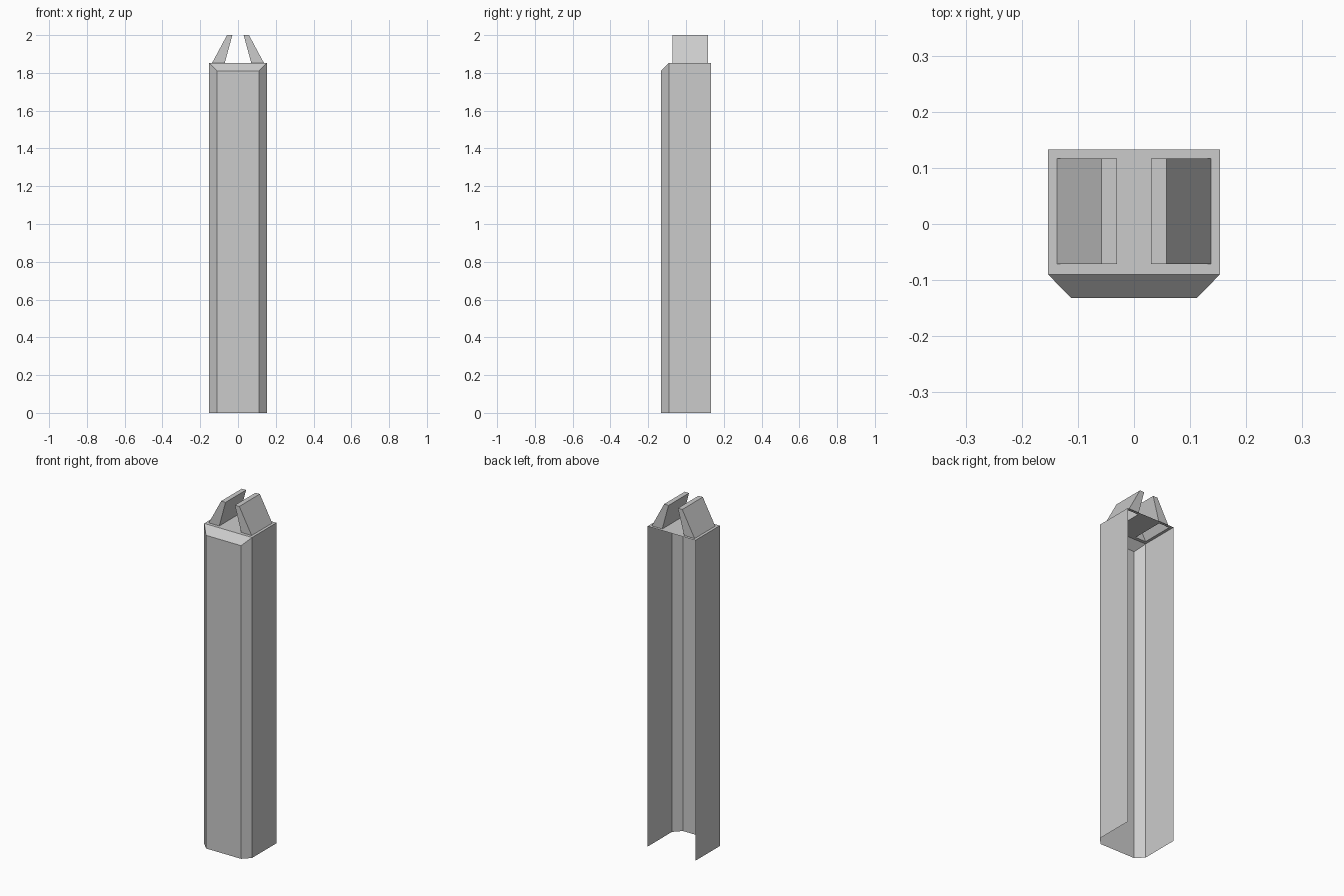
import bpy

if "Cube" in bpy.data.objects:
    bpy.data.objects.remove(bpy.data.objects["Cube"])


def make_mesh(name, verts, faces):
    mesh = bpy.data.meshes.new(name)
    mesh.from_pydata(verts, [], faces)
    obj = bpy.data.objects.new(name, mesh)
    bpy.context.collection.objects.link(obj)
    return obj


# Post shell: open-backed, open-bottomed channel with chamfered front edges
W, WF = 0.153, 0.112              # half widths at the sides and front face
YB, YC, YF = 0.133, -0.09, -0.132  # back edge, chamfer start, front face
H, HF = 1.853, 1.811              # top plate and front face heights
plan = [(-W, YB), (-W, YC), (-WF, YF), (WF, YF), (W, YC), (W, YB)]
heights = [H, H, HF, HF, H, H]
verts = [(x, y, 0) for x, y in plan]
verts += [(x, y, z) for (x, y), z in zip(plan, heights)]
faces = [(i, i + 1, i + 7, i + 6) for i in range(5)]
faces.append((8, 9, 10, 7))       # sloped front bevel
make_mesh("post_shell", verts, faces)

# Top plate with an opening below each hollow prong
IN, OUT, P0, P1 = 0.07, 0.137, -0.071, 0.117
xs = [-W, -OUT, -IN, IN, OUT, W]
ys = [YC, P0, P1, YB]
verts = [(x, y, H) for y in ys for x in xs]
faces = [(j * 6 + i, j * 6 + i + 1, j * 6 + i + 7, j * 6 + i + 6)
         for j in range(3) for i in range(5) if not (j == 1 and i in (1, 3))]
make_mesh("top_plate", verts, faces)

# Tapered prongs leaning inwards, mirrored left and right
profile = [(IN, H), (OUT, H), (0.058, 2.0), (0.03, 2.0)]
for side, label in ((1, "right"), (-1, "left")):
    verts = [(side * x, y, z) for y in (P0, P1) for x, z in profile]
    faces = [(0, 1, 2, 3), (7, 6, 5, 4), (1, 5, 6, 2), (2, 6, 7, 3), (3, 7, 4, 0)]
    if side < 0:
        faces = [f[::-1] for f in faces]
    make_mesh("prong_" + label, verts, faces)
